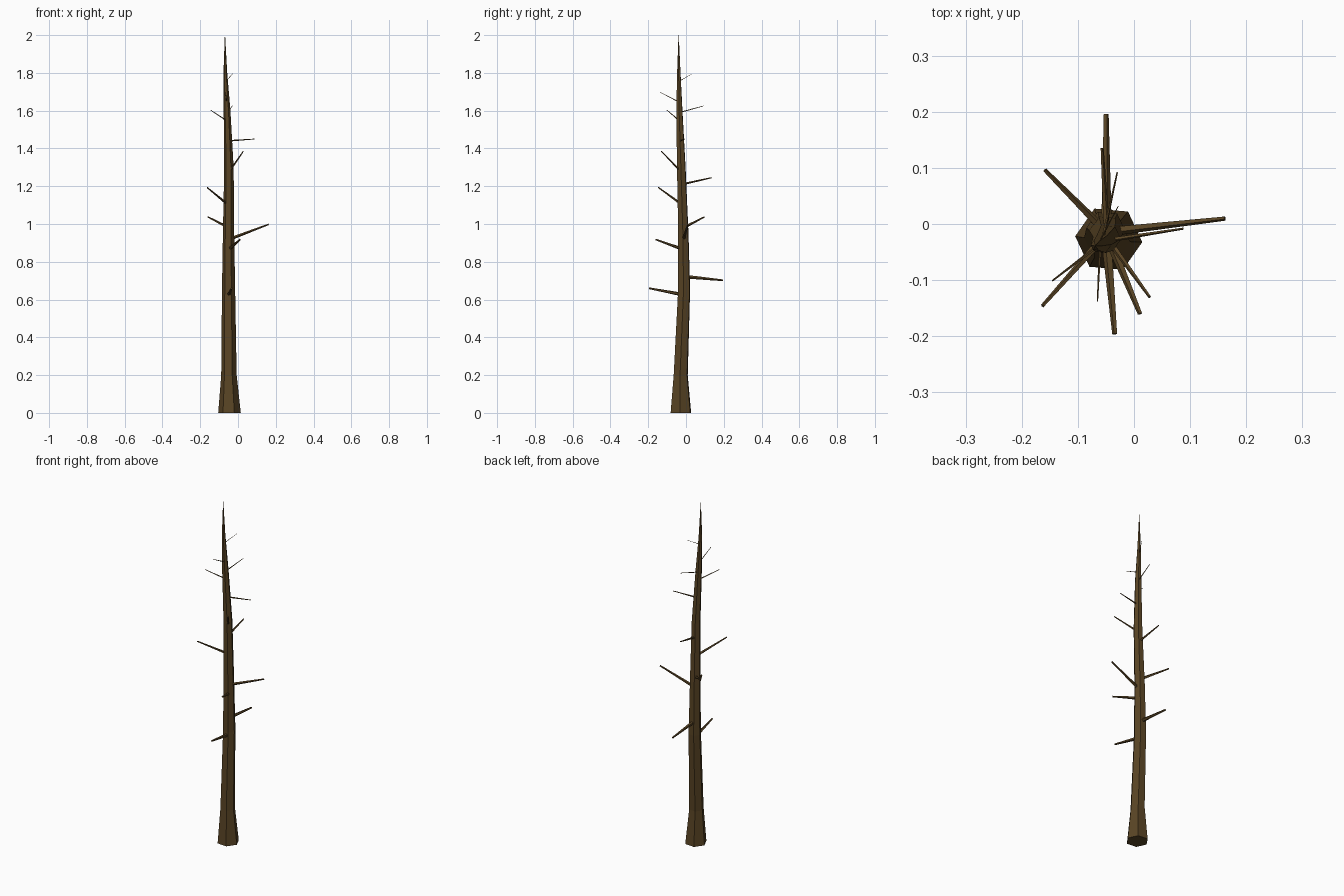
import bpy, bmesh, math
from mathutils import Vector

if "Cube" in bpy.data.objects:
    bpy.data.objects.remove(bpy.data.objects["Cube"])

bark = bpy.data.materials.new("dark_brown_bark")
bark.diffuse_color = (0.1, 0.058, 0.018, 1)
bark.use_nodes = True
bark.node_tree.nodes["Principled BSDF"].inputs["Base Color"].default_value = bark.diffuse_color


def tube(name, rings, sides, turn=0.0):
    """Lofted tube; rings are (centre, radius, u axis, v axis)."""
    bm = bmesh.new()
    loops = []
    for c, r, u, v in rings:
        loops.append([bm.verts.new(c + r * (u * math.cos(a) + v * math.sin(a)))
                      for a in (turn + math.tau * i / sides for i in range(sides))])
    for lo, hi in zip(loops, loops[1:]):
        for i in range(sides):
            j = (i + 1) % sides
            bm.faces.new((lo[i], lo[j], hi[j], hi[i]))
    bm.faces.new(loops[0][::-1])
    bm.faces.new(loops[-1])
    bmesh.ops.recalc_face_normals(bm, faces=bm.faces)
    me = bpy.data.meshes.new(name)
    bm.to_mesh(me)
    bm.free()
    me.materials.append(bark)
    ob = bpy.data.objects.new(name, me)
    bpy.context.collection.objects.link(ob)
    return ob


# Trunk: x, y, z, radius, gently bent with a flared foot
path = [(-0.045, -0.027, 0, 0.060), (-0.048, -0.028, 0.2, 0.041),
        (-0.050, -0.010, 0.65, 0.035), (-0.050, -0.014, 0.95, 0.030),
        (-0.048, -0.025, 1.3, 0.025), (-0.058, -0.035, 1.6, 0.018),
        (-0.067, -0.038, 1.8, 0.010), (-0.069, -0.039, 2.0, 0.0008)]
X, Y = Vector((1, 0, 0)), Vector((0, 1, 0))
tube("trunk", [(Vector(p[:3]), p[3], X, Y) for p in path], 6, math.radians(-5))


def trunk_centre(z):
    for a, b in zip(path, path[1:]):
        if z <= b[2]:
            return Vector(a[:3]).lerp(Vector(b[:3]), (z - a[2]) / (b[2] - a[2]))


# Dead branches: height at the trunk axis, then tip x, y, z
branches = [(0.625, -0.034, -0.196, 0.66), (0.722, -0.050, 0.196, 0.702),
            (0.865, 0.011, -0.160, 0.918), (0.918, 0.162, 0.010, 0.998),
            (0.980, -0.159, 0.096, 1.037), (1.100, -0.163, -0.146, 1.193),
            (1.210, -0.057, 0.135, 1.245), (1.275, 0.028, -0.130, 1.385),
            (1.440, 0.088, -0.008, 1.450), (1.590, -0.030, 0.092, 1.625),
            (1.545, -0.145, -0.101, 1.603), (1.645, -0.065, -0.138, 1.698),
            (1.755, -0.028, 0.032, 1.795)]
for n, (z, *tip) in enumerate(branches, 1):
    base, tip = trunk_centre(z), Vector(tip)
    d = (tip - base).normalized()
    u = d.cross(Vector((0, 0, 1))).normalized()
    v = u.cross(d)
    size = min(1, (1.95 - z) / 1.2)
    tube(f"branch_{n}", [(base, 0.0105 * size, u, v), (tip, 0.0048 * size, u, v)], 5)
